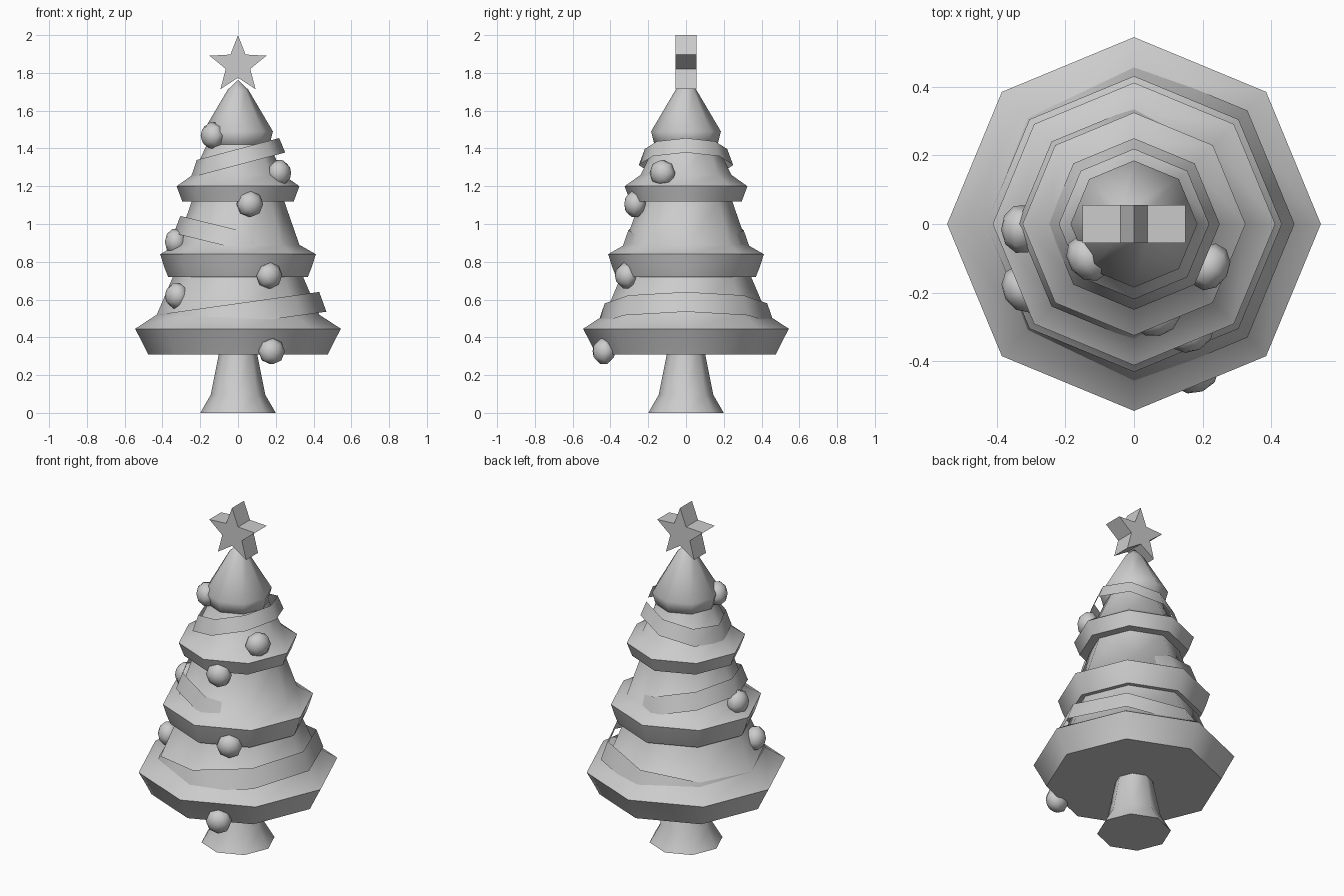
import bpy, bmesh
from math import sin, cos, pi
from mathutils import Vector

if "Cube" in bpy.data.objects:
    bpy.data.objects.remove(bpy.data.objects["Cube"])

SIDES = 8


def finish(name, bm, angle=None):
    bmesh.ops.recalc_face_normals(bm, faces=bm.faces)
    mesh = bpy.data.meshes.new(name)
    bm.to_mesh(mesh)
    bm.free()
    obj = bpy.data.objects.new(name, mesh)
    bpy.context.collection.objects.link(obj)
    if angle:
        bpy.ops.object.select_all(action='DESELECT')
        obj.select_set(True)
        bpy.context.view_layer.objects.active = obj
        bpy.ops.object.shade_smooth_by_angle(angle=angle)
    return obj


def lathe(name, profile, tilt=0.0, caps=True):
    """Octagonal rings through (radius, z); tilt raises z along +x."""
    bm = bmesh.new()
    rings = []
    for r, z in profile:
        ring = []
        for i in range(SIDES):
            a = 2 * pi * i / SIDES
            x = r * cos(a)
            ring.append(bm.verts.new((x, r * sin(a), z + tilt * x)))
        rings.append(ring)
    for low, high in zip(rings, rings[1:]):
        for i in range(SIDES):
            j = (i + 1) % SIDES
            bm.faces.new((low[i], low[j], high[j], high[i]))
    if caps:
        bm.faces.new(rings[0])
        bm.faces.new(rings[-1])
    return finish(name, bm, 0.85)


# Trunk with flared foot
lathe("trunk", [(0.20, 0), (0.145, 0.095), (0.10, 0.32)])

# Stacked foliage tiers in one continuous profile
lathe("foliage", [
    (0.475, 0.31), (0.51, 0.38), (0.545, 0.445), (0.43, 0.52), (0.345, 0.72),
    (0.37, 0.72), (0.39, 0.77), (0.412, 0.84), (0.325, 0.89), (0.245, 1.12),
    (0.295, 1.12), (0.31, 1.16), (0.325, 1.20), (0.24, 1.26), (0.165, 1.42),
    (0.167, 1.421), (0.185, 1.49), (0.055, 1.71), (0.005, 1.76)])

# Tilted garland bands: bottom (r, z), top (r, z), tilt
for i, (bottom, top, tilt) in enumerate([
        ((0.468, 0.47), (0.43, 0.58), 0.14),
        ((0.34, 0.868), (0.305, 0.968), -0.245),
        ((0.25, 1.312), (0.218, 1.397), 0.265)]):
    lathe(f"garland_{i + 1}", [bottom, top], tilt, caps=False)

# Ornaments, flattened against the tree
for i, p in enumerate([
        (-0.135, -0.10, 1.468), (0.22, -0.125, 1.27), (0.063, -0.27, 1.105),
        (0.165, -0.315, 0.727), (-0.33, -0.015, 0.905), (-0.325, -0.19, 0.62),
        (0.178, -0.435, 0.326)]):
    bm = bmesh.new()
    bmesh.ops.create_uvsphere(bm, u_segments=8, v_segments=5, radius=0.072)
    bmesh.ops.scale(bm, vec=(1, 1, 0.8), verts=bm.verts)
    ball = finish(f"ornament_{i + 1}", bm, 0.9)
    ball.location = p
    ball.rotation_euler = Vector((p[0], p[1], 0)).to_track_quat('Z', 'Y').to_euler()

# Five-pointed star on top
bm = bmesh.new()
verts = []
for k in range(10):
    r = 0.158 if k % 2 == 0 else 0.068
    a = pi / 2 + k * pi / 5
    verts.append(bm.verts.new((r * cos(a), -0.056, 1.842 + r * sin(a))))
face = bm.faces.new(verts)
ext = bmesh.ops.extrude_face_region(bm, geom=[face], use_keep_orig=True)
bmesh.ops.translate(bm, vec=(0, 0.112, 0),
                    verts=[g for g in ext["geom"] if isinstance(g, bmesh.types.BMVert)])
finish("star", bm)
